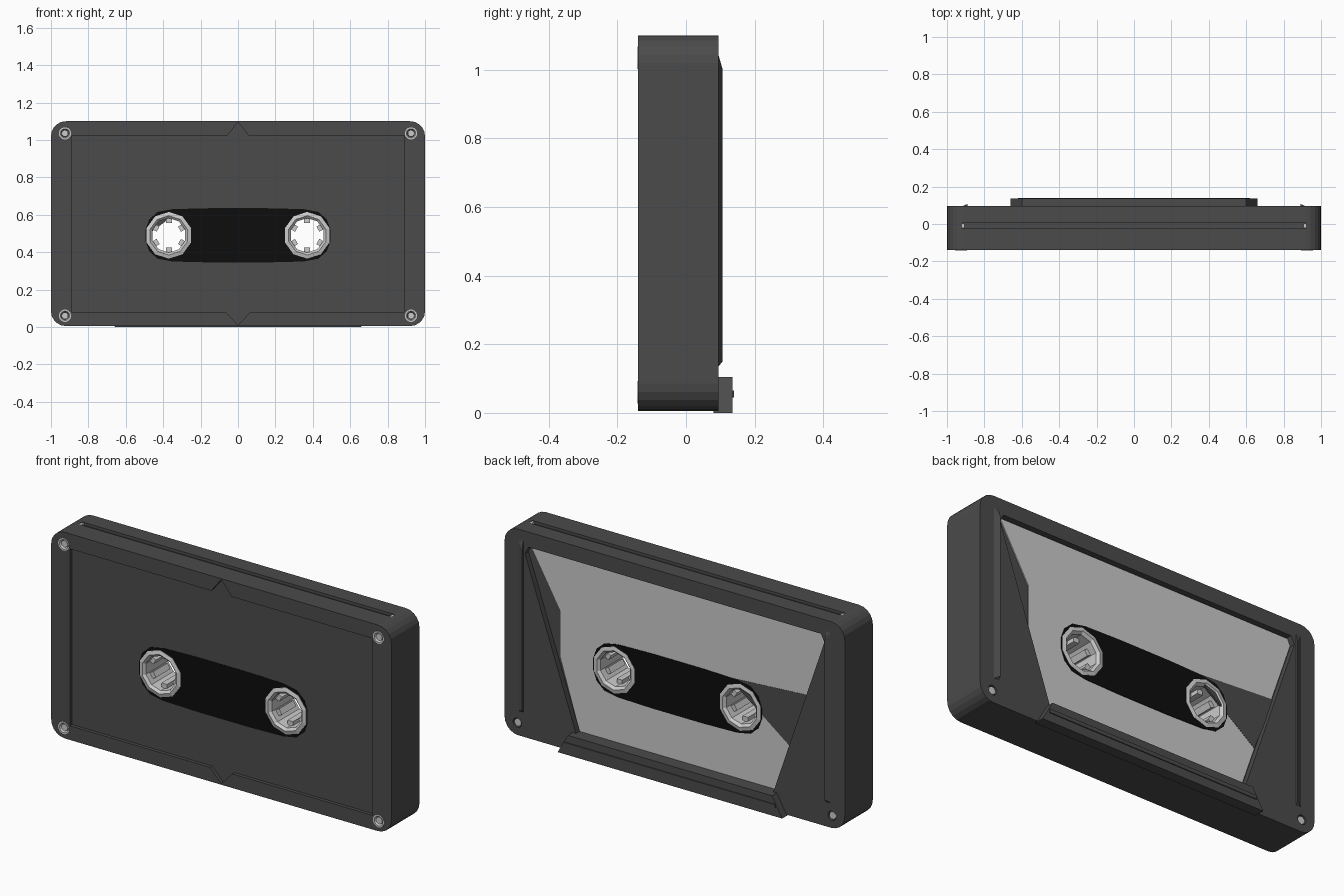
import bpy, bmesh
from math import sin, cos, pi, radians

if "Cube" in bpy.data.objects:
    bpy.data.objects.remove(bpy.data.objects["Cube"])


def material(name, v):
    m = bpy.data.materials.new(name)
    m.diffuse_color = (v, v, v, 1)
    m.use_nodes = True
    m.node_tree.nodes["Principled BSDF"].inputs["Base Color"].default_value = m.diffuse_color
    return m


DARK = material("dark_plastic", 0.07)
BLACK = material("black_window", 0.004)


def finish(name, bm, mat=None):
    bmesh.ops.recalc_face_normals(bm, faces=bm.faces)
    me = bpy.data.meshes.new(name)
    bm.to_mesh(me)
    bm.free()
    ob = bpy.data.objects.new(name, me)
    bpy.context.collection.objects.link(ob)
    if mat:
        me.materials.append(mat)
    return ob


def prism(name, pts, y0, y1, mat=None):
    """Extrude an (x, z) outline from y0 to y1."""
    bm = bmesh.new()
    a = [bm.verts.new((x, y0, z)) for x, z in pts]
    b = [bm.verts.new((x, y1, z)) for x, z in pts]
    n = len(pts)
    bm.faces.new(a)
    bm.faces.new(b[::-1])
    for i in range(n):
        j = (i + 1) % n
        bm.faces.new((a[i], b[i], b[j], a[j]))
    return finish(name, bm, mat)


def revolve(name, prof, cx, cz, n, mat=None):
    """Spin a closed (radius, y) profile about a y-axis line."""
    bm = bmesh.new()
    rings = []
    for i in range(n):
        a = 2 * pi * (i + 0.5) / n
        rings.append([bm.verts.new((cx + r * cos(a), y, cz + r * sin(a))) for r, y in prof])
    for i in range(n):
        p, q = rings[i], rings[(i + 1) % n]
        for k in range(len(prof)):
            m = (k + 1) % len(prof)
            bm.faces.new((p[k], p[m], q[m], q[k]))
    return finish(name, bm, mat)


def circle(cx, cz, r, n):
    return [(cx + r * cos(2 * pi * (i + .5) / n), cz + r * sin(2 * pi * (i + .5) / n)) for i in range(n)]


def rect(x0, x1, z0, z1):
    return [(x0, z0), (x1, z0), (x1, z1), (x0, z1)]


def rounded(x0, x1, z0, z1, r, seg):
    pts = []
    for cx, cz, a0 in ((x1 - r, z1 - r, 0), (x0 + r, z1 - r, 90), (x0 + r, z0 + r, 180), (x1 - r, z0 + r, 270)):
        for i in range(seg + 1):
            a = radians(a0 + 90 * i / seg)
            pts.append((cx + r * cos(a), cz + r * sin(a)))
    return pts


def cut(ob, cutter):
    mod = ob.modifiers.new("cut", 'BOOLEAN')
    mod.operation = 'DIFFERENCE'
    mod.solver = 'EXACT'
    mod.object = cutter
    bpy.context.view_layer.objects.active = ob
    bpy.ops.object.modifier_apply(modifier=mod.name)
    bpy.data.objects.remove(cutter)


HUB_X, HUB_Z = 0.37, 0.49

# Shell with front recess, back label recess and top slot
shell = prism("shell", rounded(-1, 1, 0.005, 1.1, 0.08, 5), -0.14, 0.095, DARK)
cut(shell, prism("c", [(-.89, .08), (-.065, .08), (0, .01), (.065, .08), (.89, .08),
                       (.89, 1.02), (.06, 1.02), (0, 1.095), (-.06, 1.02), (-.89, 1.02)], -0.3, -0.122))
cut(shell, prism("c", [(-.58, .105), (.58, .105), (.88, .98), (.86, 1.02), (-.86, 1.02), (-.88, .98)], 0.065, 0.3))
cut(shell, prism("c", rect(-.92, .92, 1.085, 1.3), -0.025, 0.005))

# Back label and its dark corner patch
prism("back_label", [(-.575, .108), (.575, .108), (.69, .48), (.69, .72), (.86, 1.015), (-.86, 1.015), (-.875, .98)],
      0.06, 0.07)
prism("label_patch", [(-.3, .63), (-.78, .66), (-.66, .36)], 0.06, 0.071, DARK)

# Black window, an elongated oval running right through
arc = [(.15, .145), (.35, .14), (.43, .125), (.475, .085), (.495, .03)]
right = arc + [(x, -z) for x, z in reversed(arc)]
oval = [(x, HUB_Z + z) for x, z in right] + [(-x, HUB_Z + z) for x, z in reversed(right)]
window = prism("window", oval, -0.124, 0.073, BLACK)

# Reel holes, hubs and teeth
for s in (-1, 1):
    x = s * HUB_X
    for ob in (shell, window, bpy.data.objects["back_label"]):
        cut(ob, prism("c", circle(x, HUB_Z, 0.115, 10), -0.4, 0.4))
    revolve("reel_hub", [(.125, -.126), (.105, -.132), (.092, -.12), (.092, .065), (.105, .078), (.125, .074)],
            x, HUB_Z, 10)
    for i in range(6):
        a = pi / 2 + i * pi / 3
        u, v = (cos(a), sin(a)), (-sin(a), cos(a))
        prism("reel_tooth", [(x + u[0] * r + v[0] * t, HUB_Z + u[1] * r + v[1] * t)
                             for r, t in ((.066, -.016), (.095, -.016), (.095, .016), (.066, .016))], -0.09, 0.03)

# Thick head block along the lower back, with a thin rib
prism("head_block", [(-.66, 0), (.66, 0), (.60, .105), (-.60, .105)], 0.08, 0.135, DARK)
prism("head_rib", rect(-.62, .62, .045, .065), 0.13, 0.14, DARK)

# Raised slivers at the sides of the back
for s in (-1, 1):
    bm = bmesh.new()
    lo = [bm.verts.new((s * x, y, z)) for x, y, z in ((.93, .09, .13), (.89, .09, .13), (.89, .09, 1.06), (.93, .09, 1.06))]
    hi = [bm.verts.new((s * .89, .107, z)) for z in (.15, 1.0)]
    for f in ((lo[0], lo[1], lo[2], lo[3]), (lo[0], lo[1], hi[0]), (lo[2], lo[3], hi[1]),
              (lo[1], lo[2], hi[1], hi[0]), (lo[3], lo[0], hi[0], hi[1])):
        bm.faces.new(f)
    finish("back_ridge", bm, DARK)

# Corner screws and slot end pins
for s in (-1, 1):
    for z in (.06, 1.035):
        cut(shell, prism("c", circle(s * .925, z, .033, 16), -0.3, -0.125))
        revolve("screw_ring", [(.033, -.12), (.033, -.142), (.025, -.142), (.020, -.13), (.020, -.12)], s * .925, z, 16)
        prism("screw_head", circle(s * .925, z, .018, 12), -0.12, -0.136)
    cut(shell, prism("c", circle(s * .925, .07, .025, 12), 0.08, 0.3))
    prism("screw_tip", circle(s * .925, .07, .02, 12), 0.07, 0.09)
    prism("slot_pin", rect(s * .915 - .008, s * .915 + .008, 1.07, 1.098), -0.022, 0.002)
